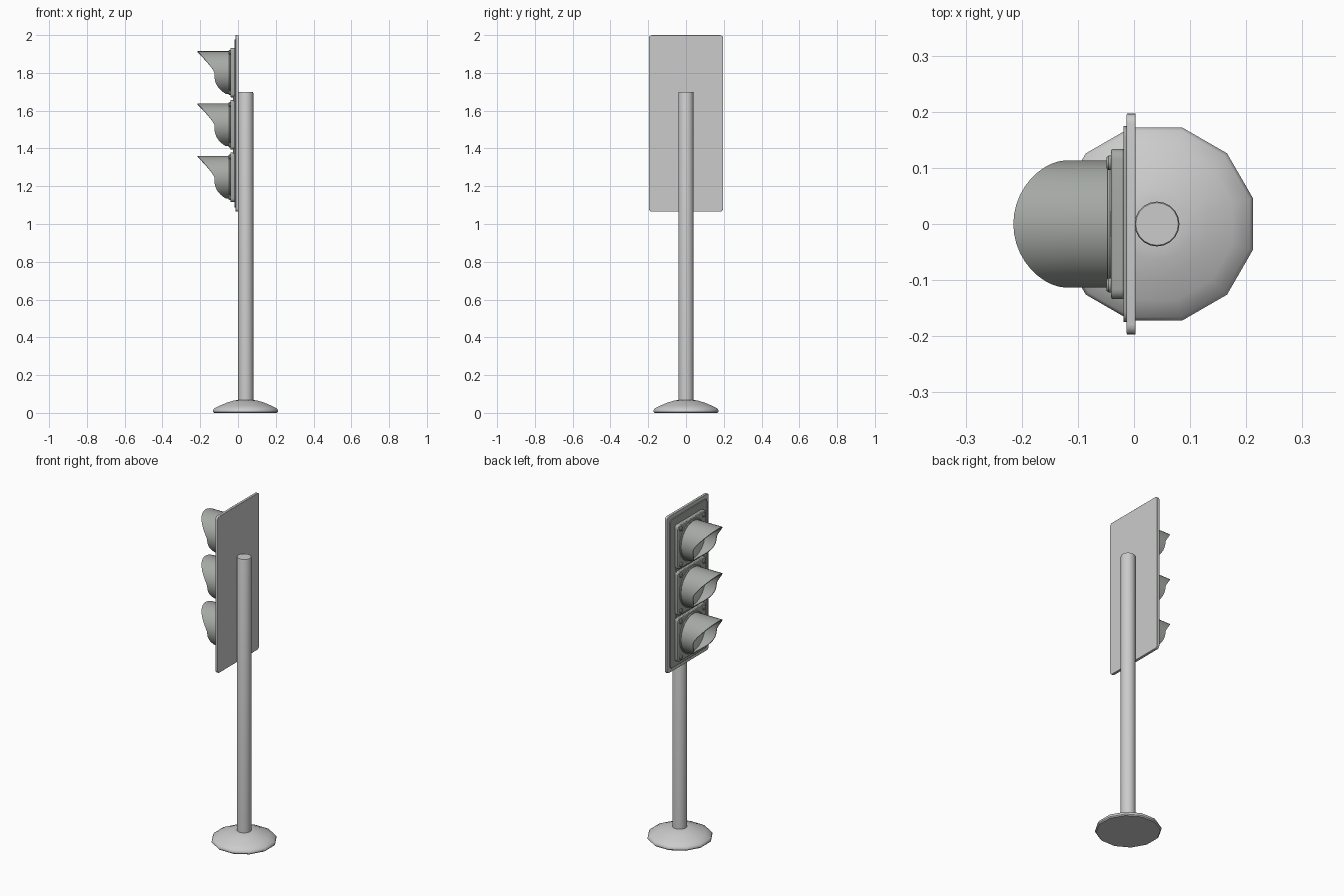
import bpy, bmesh
from math import sin, cos, pi, radians

if "Cube" in bpy.data.objects:
    bpy.data.objects.remove(bpy.data.objects["Cube"])

dark = bpy.data.materials.new("dark_housing")
dark.diffuse_color = (0.38, 0.40, 0.38, 1)
dark.use_nodes = True
dark.node_tree.nodes["Principled BSDF"].inputs["Base Color"].default_value = dark.diffuse_color


def finish(name, bm, mat=None, bevel=0, angle=35):
    bmesh.ops.recalc_face_normals(bm, faces=bm.faces)
    me = bpy.data.meshes.new(name)
    bm.to_mesh(me)
    bm.free()
    ob = bpy.data.objects.new(name, me)
    bpy.context.collection.objects.link(ob)
    if mat:
        me.materials.append(mat)
    if bevel:
        m = ob.modifiers.new("bevel", 'BEVEL')
        m.width, m.segments, m.limit_method = bevel, 2, 'ANGLE'
        m.angle_limit = radians(40)
    bpy.ops.object.select_all(action='DESELECT')
    ob.select_set(True)
    bpy.context.view_layer.objects.active = ob
    bpy.ops.object.shade_smooth_by_angle(angle=radians(angle))
    return ob


def loft(bm, rings, caps=True):
    """Bridge equal-length closed rings of points."""
    vs = [[bm.verts.new(p) for p in r] for r in rings]
    n = len(vs[0])
    for a, b in zip(vs, vs[1:]):
        for i in range(n):
            bm.faces.new((a[i], a[(i + 1) % n], b[(i + 1) % n], b[i]))
    if caps:
        bm.faces.new(vs[0])
        bm.faces.new(vs[-1])
    return vs


def slab(name, x0, x1, hy, z0, z1, r, mat=None, bevel=0.002):
    """Upright plate in the YZ plane with rounded corners."""
    pts = []
    for k, (cy, cz) in enumerate(((hy - r, z1 - r), (r - hy, z1 - r),
                                  (r - hy, z0 + r), (hy - r, z0 + r))):
        for j in range(5):
            a = pi / 2 * (k + j / 4)
            pts.append((cy + r * cos(a), cz + r * sin(a)))
    bm = bmesh.new()
    loft(bm, [[(x, y, z) for y, z in pts] for x in (x0, x1)])
    return finish(name, bm, mat, bevel)


def lathe_z(name, cx, profile, n, phase=0.0, angle=35):
    """Solid turned about a vertical axis; profile is (radius, z)."""
    bm = bmesh.new()
    loft(bm, [[(cx + r * cos(phase + 2 * pi * i / n), r * sin(phase + 2 * pi * i / n), z)
               for i in range(n)] for r, z in profile])
    return finish(name, bm, angle=angle)


def lathe_x(name, cy, cz, profile, n, mat=None):
    """Solid turned about an axis along X; profile is (radius, x)."""
    bm = bmesh.new()
    loft(bm, [[(x, cy + r * cos(2 * pi * i / n), cz + r * sin(2 * pi * i / n))
               for i in range(n)] for r, x in profile])
    return finish(name, bm, mat)


def hood(name, cz, n=40):
    """Visor tube whose front edge sweeps from a long top to a short bottom."""
    def depth(s):
        return 0.125 + (0.09 * s ** 1.2 if s > 0 else -0.06 * (-s) ** 3)

    def ring(r, t):
        out = []
        for i in range(n):
            a = 2 * pi * i / n
            x = -0.035 - t * (depth(sin(a)) - 0.035)
            out.append((x, r * cos(a), cz + r * sin(a)))
        return out
    bm = bmesh.new()
    vs = loft(bm, [ring(0.113, 0), ring(0.113, 0.5), ring(0.113, 1),
                   ring(0.108, 1), ring(0.108, 0.5), ring(0.108, 0)], caps=False)
    a, b = vs[-1], vs[0]
    for i in range(n):
        bm.faces.new((a[i], a[(i + 1) % n], b[(i + 1) % n], b[i]))
    return finish(name, bm, dark)


# Twelve-sided domed foot and round post
lathe_z("foot", 0.04, [(0.172, 0), (0.178, 0.006), (0.178, 0.014), (0.172, 0.023),
                       (0.14, 0.039), (0.10, 0.055), (0.065, 0.065), (0.044, 0.068)],
        12, radians(15), 40)
lathe_z("post", 0.041, [(0.040, 0.05), (0.040, 1.694), (0.038, 1.70)], 20, angle=50)

# Backing board and dark front panel
slab("back_board", -0.013, 0.003, 0.197, 1.065, 2.0, 0.018)
slab("front_panel", -0.019, -0.012, 0.175, 1.087, 1.978, 0.02, dark)
slab("housing_back", -0.026, -0.017, 0.128, 1.123, 1.925, 0.02, dark)

# Three identical lamp units
for label, cz in (("top", 1.802), ("middle", 1.525), ("bottom", 1.248)):
    slab(label + "_housing", -0.041, -0.017, 0.134, cz - 0.131, cz + 0.131, 0.018, dark, 0.004)
    lathe_x(label + "_collar", 0, cz, [(0.120, -0.035), (0.120, -0.043), (0.117, -0.047)], 40, dark)
    hood(label + "_hood", cz)
    lathe_x(label + "_lens", 0, cz, [(0.110, -0.035), (0.109, -0.050), (0.09, -0.056),
                                     (0.06, -0.062), (0.03, -0.065), (0.005, -0.066)], 40)
    for sy in (-1, 1):
        for sz in (-1, 1):
            lathe_x(label + "_screw", sy * 0.109, cz + sz * 0.107,
                    [(0.013, -0.035), (0.013, -0.045), (0.010, -0.049)], 12, dark)
